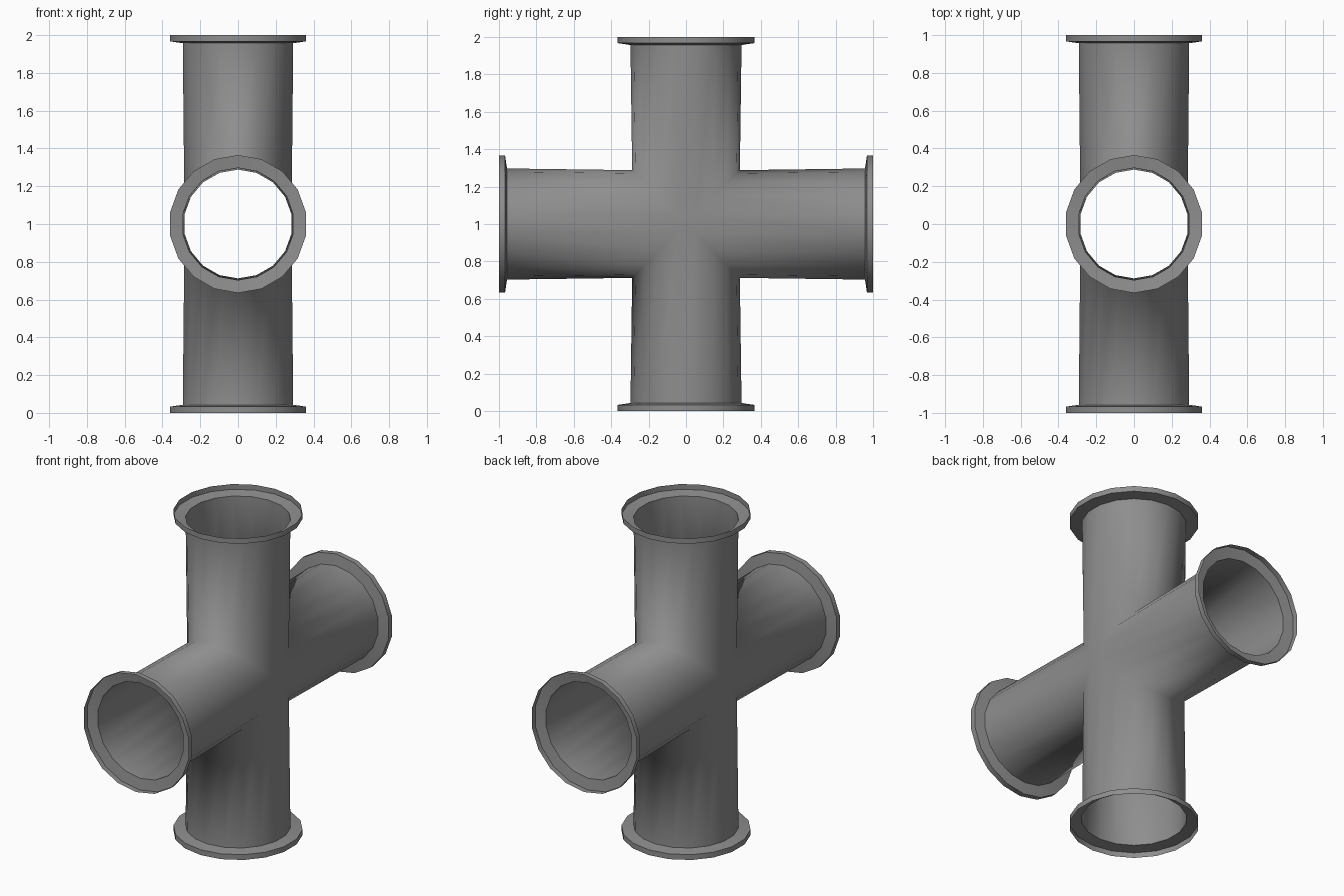
import bpy
import bmesh
from math import sin, cos, pi
from mathutils import Matrix, Vector

SIDES = 18
CENTRE = Vector((0, 0, 1))
END_R, MID_R, RIM_R = 0.297, 0.288, 0.365
NECK, LIP = 0.957, 0.967      # distance from the centre to the neck and the rim back

if "Cube" in bpy.data.objects:
    bpy.data.objects.remove(bpy.data.objects["Cube"], do_unlink=True)

metal = bpy.data.materials.new("grey_metal")
metal.use_nodes = True
grey = (0.27, 0.27, 0.27, 1)
metal.diffuse_color = grey
metal.node_tree.nodes["Principled BSDF"].inputs["Base Color"].default_value = grey


def ring(bm, turn, radius, height):
    """Ring of vertices around one arm; height maps the y offset to the axis."""
    verts = []
    for i in range(SIDES):
        a = 2 * pi * i / SIDES
        x, y = radius * sin(a), radius * cos(a)
        verts.append(bm.verts.new(CENTRE + turn @ Vector((x, y, height(y)))))
    return verts


def bridge(bm, low, high):
    for i in range(SIDES):
        j = (i + 1) % SIDES
        bm.faces.new((low[j], low[i], high[i], high[j]))


def finish(bm, name):
    mesh = bpy.data.meshes.new(name)
    bm.to_mesh(mesh)
    bm.free()
    mesh.materials.append(metal)
    obj = bpy.data.objects.new(name, mesh)
    bpy.context.collection.objects.link(obj)
    return obj


arms = {"top": 0, "front": 1, "bottom": 2, "back": 3}
turns = {n: Matrix.Rotation(k * pi / 2, 3, 'X') for n, k in arms.items()}

# Cross-shaped pipe: four thin arms mitred together at the centre
bm = bmesh.new()
for turn in turns.values():
    inner = ring(bm, turn, MID_R, abs)
    outer = ring(bm, turn, END_R, lambda y: NECK)
    bridge(bm, inner, outer)
bmesh.ops.remove_doubles(bm, verts=bm.verts, dist=0.0005)

# Close the small square left on each side of the junction
for side in (-1, 1):
    edges = [e for e in bm.edges if e.is_boundary
             and all(v.co.x * side > 0.2 and (v.co - CENTRE).length < 0.5 for v in e.verts)]
    bmesh.ops.contextual_create(bm, geom=edges)
bmesh.ops.recalc_face_normals(bm, faces=bm.faces)
for f in bm.faces:
    f.smooth = True
finish(bm, "cross_pipe")

# Dished flange with a thin upstanding rim on each open end
for name, turn in turns.items():
    bm = bmesh.new()
    rings = [ring(bm, turn, r, lambda y, h=h: h)
             for r, h in ((END_R, NECK), (RIM_R, LIP), (RIM_R, 1.0))]
    for low, high in zip(rings, rings[1:]):
        bridge(bm, low, high)
    flange = finish(bm, name + "_flange")
    bpy.ops.object.select_all(action='DESELECT')
    flange.select_set(True)
    bpy.context.view_layer.objects.active = flange
    bpy.ops.object.shade_smooth_by_angle(angle=pi / 6)
